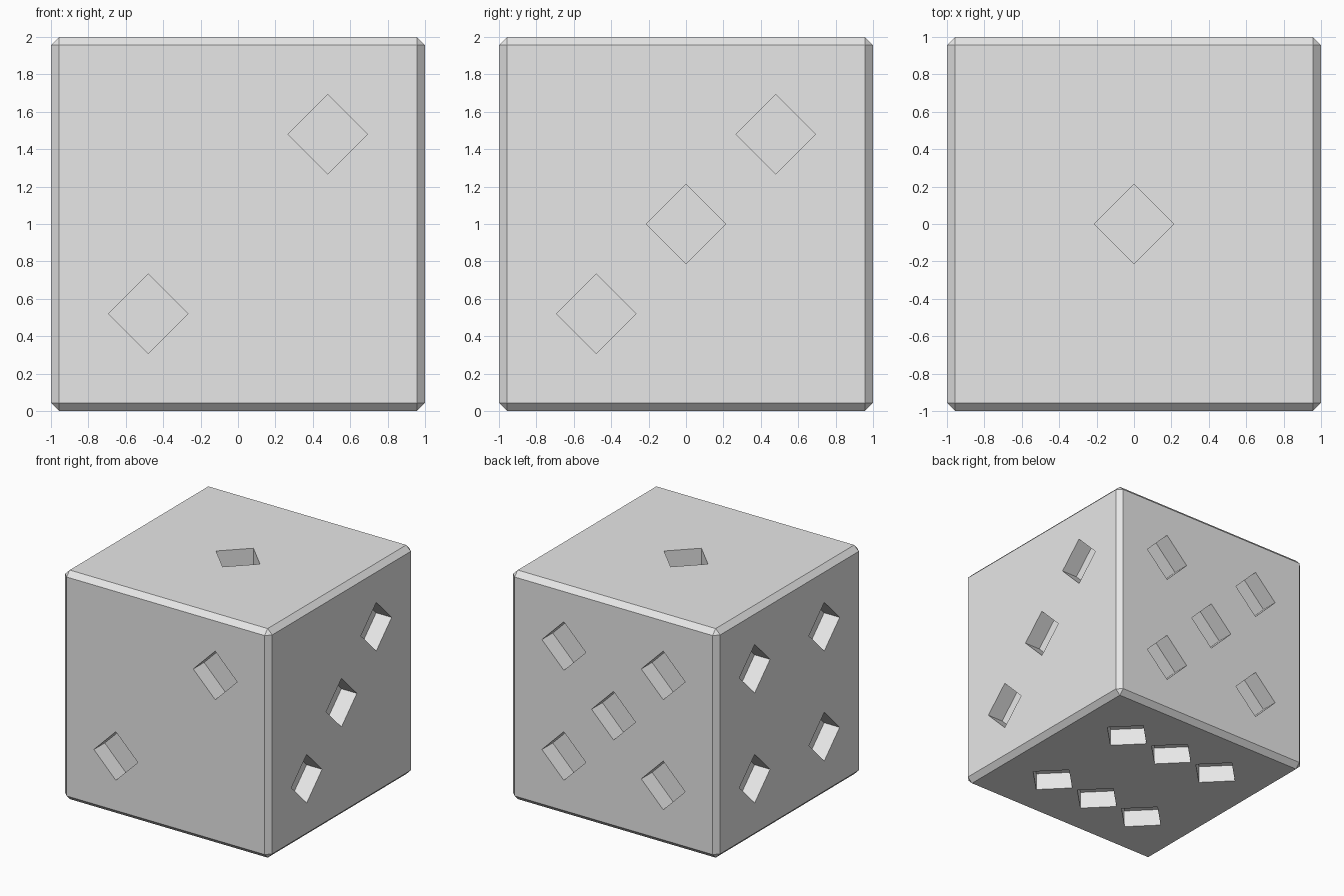
import bpy, bmesh, math
from mathutils import Matrix, Vector

if "Cube" in bpy.data.objects:
    bpy.data.objects.remove(bpy.data.objects["Cube"])

P = 0.48        # pip offset from face centre
SIDE = 0.30     # pip side length
DEPTH = 0.15    # pip depth
CHAMFER = 0.044

grey = bpy.data.materials.new("light grey")
grey.diffuse_color = (0.8, 0.8, 0.8, 1)
grey.use_nodes = True
grey.node_tree.nodes["Principled BSDF"].inputs["Base Color"].default_value = grey.diffuse_color


def make_object(name, bm):
    bmesh.ops.recalc_face_normals(bm, faces=bm.faces)
    mesh = bpy.data.meshes.new(name)
    bm.to_mesh(mesh)
    bm.free()
    mesh.materials.append(grey)
    obj = bpy.data.objects.new(name, mesh)
    bpy.context.collection.objects.link(obj)
    return obj


# Chamfered cube body
bm = bmesh.new()
bmesh.ops.create_cube(bm, size=2, matrix=Matrix.Translation((0, 0, 1)))
bmesh.ops.bevel(bm, geom=bm.edges[:], offset=CHAMFER, segments=1,
                affect='EDGES', profile=0.5)
die = make_object("die_body", bm)

# Pip layouts: outward normal, face u axis, face v axis, (u, v) positions
X, Y, Z = Vector((1, 0, 0)), Vector((0, 1, 0)), Vector((0, 0, 1))
diagonal = [(-P, -P), (P, P)]
corners = diagonal + [(-P, P), (P, -P)]
faces = [
    (Z, X, Y, [(0, 0)]),
    (-Y, X, Z, diagonal),
    (X, Y, Z, diagonal + [(0, 0)]),
    (-X, Y, Z, corners),
    (Y, X, Z, corners + [(0, 0)]),
    (-Z, X, Y, corners + [(0, -P), (0, P)]),
]

# Square pip cutters turned 45 degrees, half sunk into each face
bm = bmesh.new()
turn = Matrix.Rotation(math.radians(45), 4, 'Z')
size = Matrix.Diagonal((SIDE, SIDE, DEPTH * 2, 1))
for n, u, v, spots in faces:
    frame = Matrix((u, v, n)).transposed().to_4x4()
    for a, b in spots:
        place = Matrix.Translation(Z + n + u * a + v * b)
        bmesh.ops.create_cube(bm, size=1, matrix=place @ frame @ turn @ size)
cutter = make_object("pip_cutter", bm)
cutter.hide_render = True

# Carve the pips
mod = die.modifiers.new("pips", 'BOOLEAN')
mod.operation = 'DIFFERENCE'
mod.solver = 'EXACT'
mod.object = cutter
bpy.context.view_layer.objects.active = die
die.select_set(True)
bpy.ops.object.modifier_apply(modifier=mod.name)
bpy.data.objects.remove(cutter)
